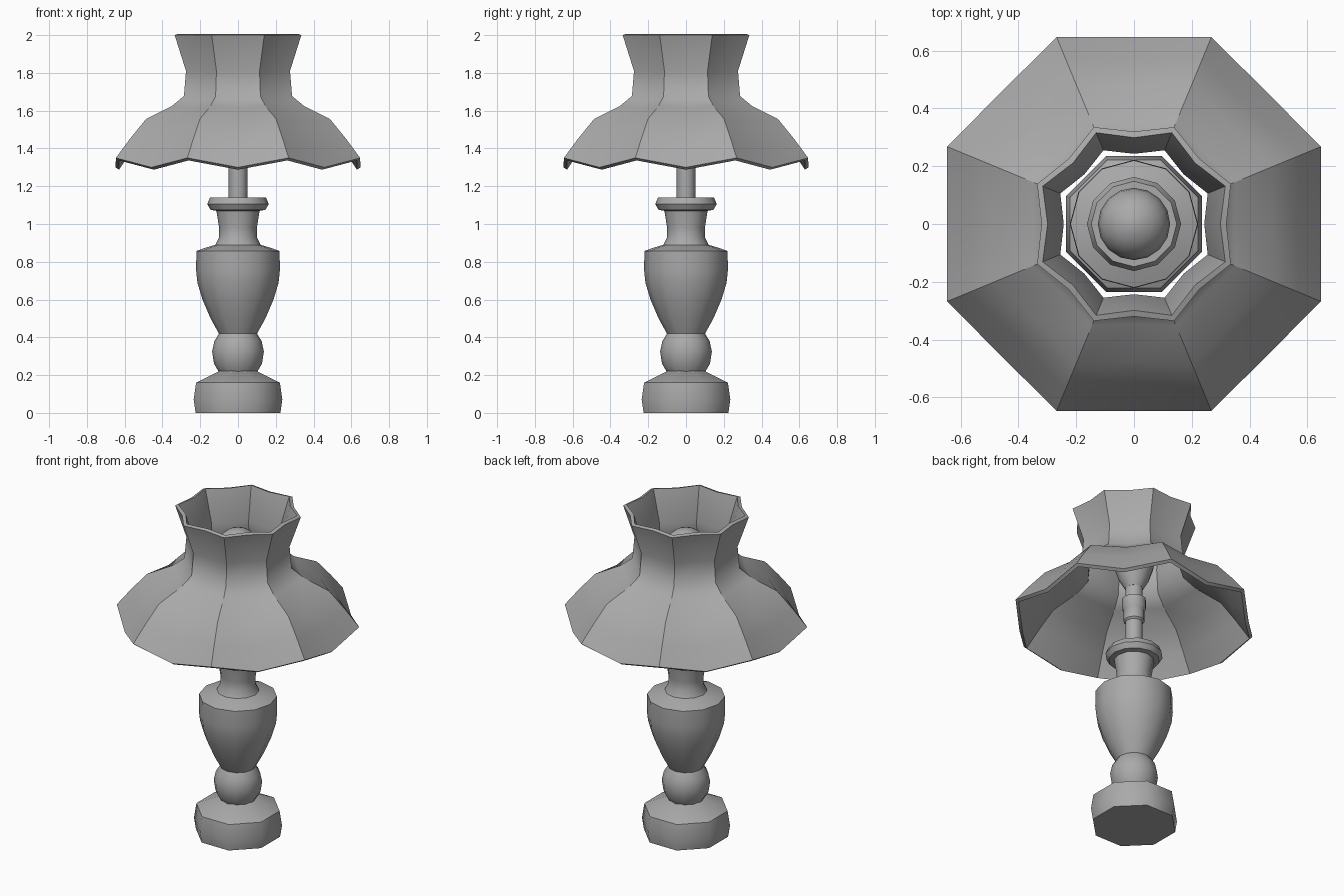
import bpy, bmesh
from math import pi, sin, cos, radians

cube = bpy.data.objects.get("Cube")
if cube:
    bpy.data.objects.remove(cube)

grey = bpy.data.materials.new("plain_grey")
grey.use_nodes = True
grey.diffuse_color = (0.4, 0.4, 0.4, 1)
grey.node_tree.nodes["Principled BSDF"].inputs["Base Color"].default_value = (0.4, 0.4, 0.4, 1)


def loft(name, rings, smooth_angle, caps=True, thickness=0, crease_step=0):
    """Skin a stack of point rings; optionally crease every nth upright edge."""
    bm = bmesh.new()
    loops = [[bm.verts.new(p) for p in ring] for ring in rings]
    n = len(loops[0])
    for low, high in zip(loops, loops[1:]):
        for i in range(n):
            j = (i + 1) % n
            bm.faces.new((low[i], low[j], high[j], high[i]))
        if crease_step:
            for i in range(0, n, crease_step):
                bm.edges.get((low[i], high[i])).smooth = False
    if caps:
        bm.faces.new(loops[0][::-1])
        bm.faces.new(loops[-1])
    mesh = bpy.data.meshes.new(name)
    bm.to_mesh(mesh)
    bm.free()
    mesh.materials.append(grey)
    obj = bpy.data.objects.new(name, mesh)
    bpy.context.collection.objects.link(obj)
    bpy.ops.object.select_all(action='DESELECT')
    obj.select_set(True)
    bpy.context.view_layer.objects.active = obj
    if thickness:
        wall = obj.modifiers.new("wall", 'SOLIDIFY')
        wall.thickness = thickness
        wall.offset = -1
        bpy.ops.object.modifier_apply(modifier=wall.name)
    bpy.ops.object.shade_smooth_by_angle(angle=radians(smooth_angle))
    return obj


def lathe(name, profile, sides=12, turn=0.0, smooth_angle=40):
    """Revolve (radius, height) pairs around z."""
    angles = [turn + 2 * pi * i / sides for i in range(sides)]
    rings = [[(r * cos(a), r * sin(a), z) for a in angles] for r, z in profile]
    return loft(name, rings, smooth_angle)


# Octagonal foot
lathe("base", [(0.243, 0), (0.254, 0.07), (0.24, 0.16), (0.1, 0.225)],
      sides=8, turn=pi / 8, smooth_angle=50)

# Turned ball between foot and vase
lathe("ball", [(0.1, 0.215), (0.127, 0.26), (0.137, 0.325), (0.125, 0.38), (0.1, 0.42)])

# Vase body with its shoulder and neck
lathe("vase", [(0.1, 0.418), (0.145, 0.5), (0.188, 0.6), (0.215, 0.69), (0.222, 0.757),
               (0.22, 0.857), (0.17, 0.875), (0.12, 0.89), (0.1, 0.93), (0.1, 0.98),
               (0.115, 1.075)])
lathe("neck_ring", [(0.115, 1.07), (0.145, 1.075), (0.163, 1.106), (0.148, 1.14)])

# Stem, lamp socket and bulb
lathe("stem", [(0.05, 1.13), (0.05, 1.34)])
lathe("socket", [(0.05, 1.32), (0.06, 1.33), (0.06, 1.4), (0.068, 1.41), (0.068, 1.47),
                 (0.05, 1.48), (0.05, 1.55)])
dome = [(0.125 * cos(t), 1.765 + 0.125 * sin(t)) for t in (pi * k / 12 for k in range(6))]
lathe("bulb", [(0.05, 1.54), (0.085, 1.6), (0.112, 1.68)] + dome + [(0.012, 1.89)], sides=16)

# Scalloped shade: corner radius, corner height, panel middle radius, middle height
shade_steps = [
    (0.70, 1.35, 0.648, 1.30),
    (0.62, 1.45, 0.565, 1.425),
    (0.527, 1.556, 0.475, 1.54),
    (0.38, 1.624, 0.345, 1.615),
    (0.31, 1.677, 0.278, 1.672),
    (0.298, 1.81, 0.265, 1.81),
    (0.363, 2.0, 0.32, 2.0),
]
shade_rings = []
for corner_r, corner_z, mid_r, mid_z in shade_steps:
    ring = []
    for i in range(16):
        a = pi / 8 * (i + 1)
        r, z = (mid_r, mid_z) if i % 2 else (corner_r, corner_z)
        ring.append((r * cos(a), r * sin(a), z))
    shade_rings.append(ring)
loft("lampshade", shade_rings, 60, caps=False, thickness=0.022, crease_step=2)
